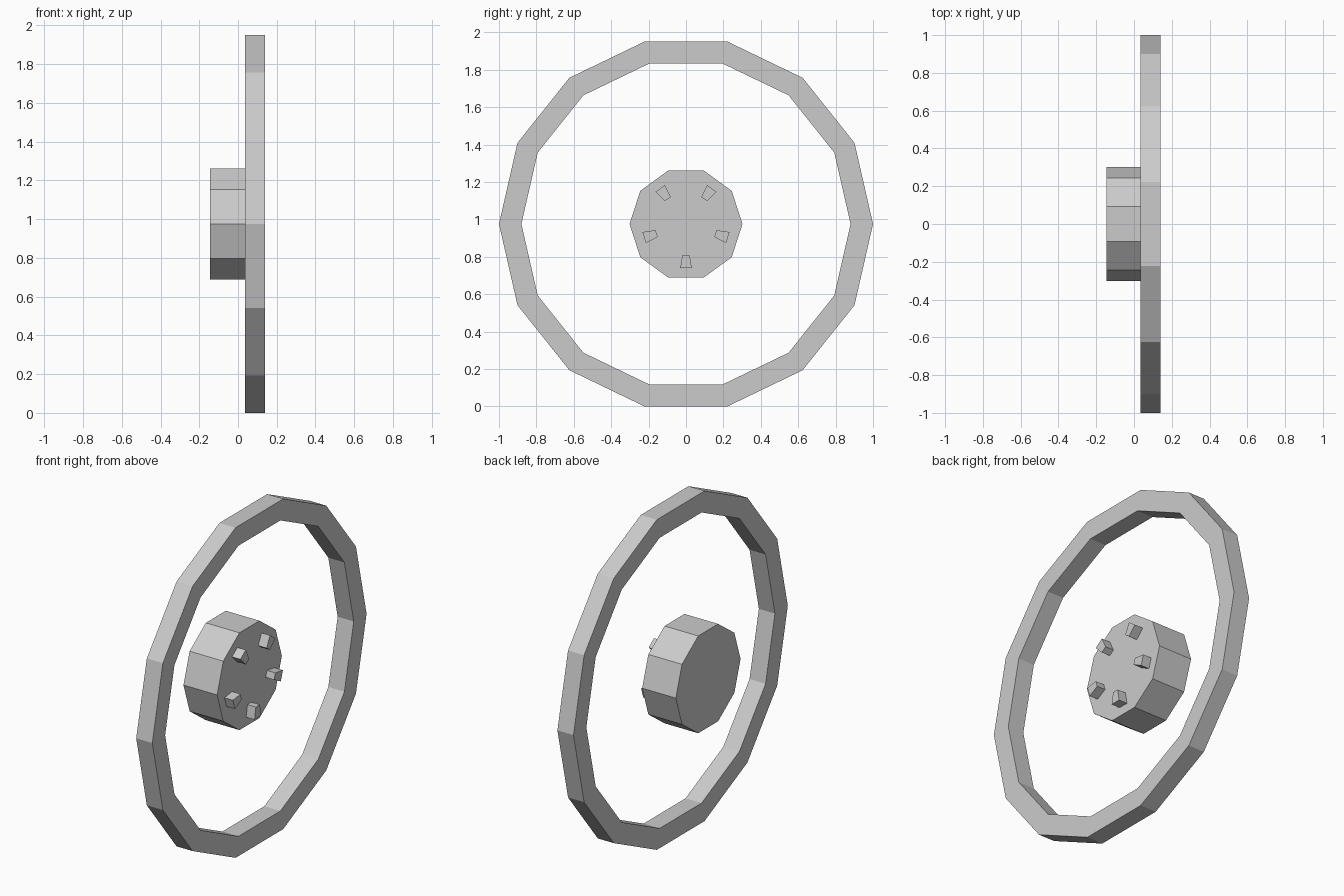
import bpy, bmesh
from math import cos, sin, pi, radians

if "Cube" in bpy.data.objects:
    bpy.data.objects.remove(bpy.data.objects["Cube"])

CENTRE_Z = cos(pi / 14)  # a 14-sided rim of radius 1 rests on its flat


def polygon(radius, sides):
    return [(radius * cos(2 * pi * i / sides), radius * sin(2 * pi * i / sides))
            for i in range(sides)]


def rotate(points, a):
    return [(y * cos(a) - z * sin(a), y * sin(a) + z * cos(a)) for y, z in points]


def make_object(name, bm):
    bmesh.ops.recalc_face_normals(bm, faces=bm.faces)
    mesh = bpy.data.meshes.new(name)
    bm.to_mesh(mesh)
    bm.free()
    obj = bpy.data.objects.new(name, mesh)
    obj.location.z = CENTRE_Z
    bpy.context.collection.objects.link(obj)


def loop(bm, points, x):
    return [bm.verts.new((x, y, z)) for y, z in points]


def bridge(bm, a, b):
    n = len(a)
    for i in range(n):
        j = (i + 1) % n
        bm.faces.new((a[i], a[j], b[j], b[i]))


def prism(name, points, x0, x1):
    bm = bmesh.new()
    a, b = loop(bm, points, x0), loop(bm, points, x1)
    bridge(bm, a, b)
    bm.faces.new(a)
    bm.faces.new(b)
    make_object(name, bm)


# Rim: rectangular section swept round 14 sides
bm = bmesh.new()
loops = [loop(bm, polygon(r, 14), x)
         for r, x in ((1, 0.035), (1, 0.14), (0.88, 0.14), (0.88, 0.035))]
for i in range(4):
    bridge(bm, loops[i], loops[(i + 1) % 4])
make_object("rim", bm)

# Hub: ten-sided drum
prism("hub", polygon(0.302, 10), -0.145, 0.075)

# Five wedge-shaped lugs on the hub's outer face
lug = [(0.165, -0.019), (0.235, -0.031), (0.235, 0.031), (0.165, 0.019)]
for k in range(5):
    prism(f"lug_{k + 1}", rotate(lug, radians(-90 + 72 * k)), 0.07, 0.13)
